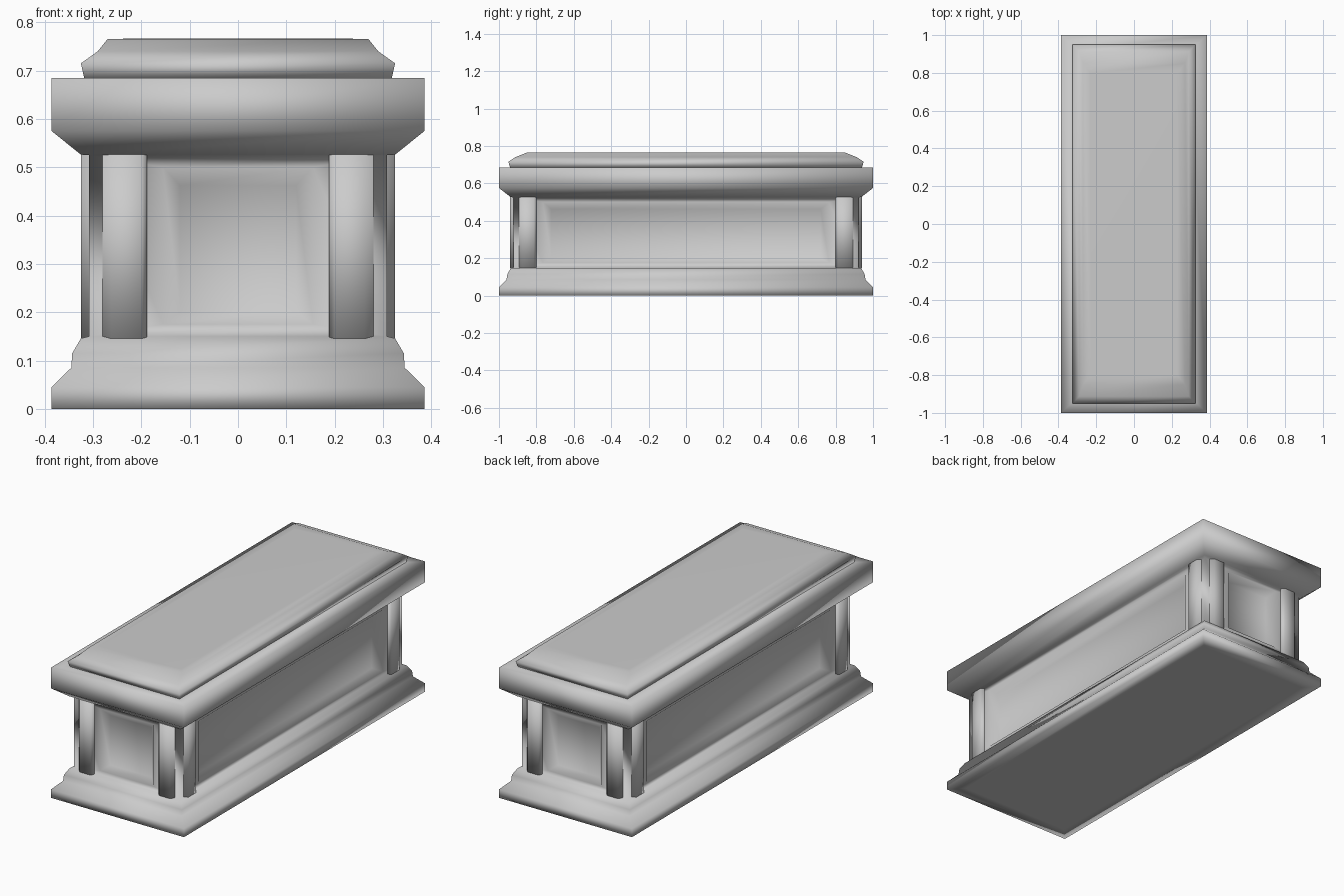
import bpy
import bmesh

if "Cube" in bpy.data.objects:
    bpy.data.objects.remove(bpy.data.objects["Cube"], do_unlink=True)

stone = bpy.data.materials.new("grey stone")
stone.use_nodes = True
stone.diffuse_color = (0.6, 0.6, 0.6, 1)
stone.node_tree.nodes["Principled BSDF"].inputs["Base Color"].default_value = (0.6, 0.6, 0.6, 1)


def finish(bm, name):
    bmesh.ops.recalc_face_normals(bm, faces=bm.faces)
    mesh = bpy.data.meshes.new(name)
    bm.to_mesh(mesh)
    bm.free()
    mesh.materials.append(stone)
    for p in mesh.polygons:
        p.use_smooth = True
    ob = bpy.data.objects.new(name, mesh)
    bpy.context.collection.objects.link(ob)
    return ob


def loft(bm, rings):
    """Stack rectangles given as (half x, half y, z) and cap both ends."""
    loops = [[bm.verts.new((sx * x, sy * y, z))
              for sx, sy in ((-1, -1), (1, -1), (1, 1), (-1, 1))] for x, y, z in rings]
    sides = []
    for a, b in zip(loops, loops[1:]):
        sides.append([bm.faces.new((a[i], a[(i + 1) % 4], b[(i + 1) % 4], b[i]))
                      for i in range(4)])
    bm.faces.new(loops[0])
    bm.faces.new(loops[-1])
    return sides


def recess(bm, face, axis, steps):
    """Sink a panel: each step is (half width, low z, high z, depth)."""
    other = 1 - axis
    mid = sum(v.co.z for v in face.verts) / 4
    plane = face.verts[0].co[axis]
    for half, low, high, depth in steps:
        bmesh.ops.inset_individual(bm, faces=[face], thickness=0.005)
        for v in face.verts:
            v.co[other] = half if v.co[other] > 0 else -half
            v.co.z = high if v.co.z > mid else low
            v.co[axis] = plane - depth if plane > 0 else plane + depth


# Stepped plinth, panelled body and overhanging slab in one continuous shell
bm = bmesh.new()
shell = [(0.32, 0.93, 0), (0.386, 1.0, 0), (0.386, 1.0, 0.045), (0.345, 0.96, 0.085),
         (0.343, 0.955, 0.115), (0.325, 0.937, 0.146), (0.308, 0.922, 0.15),
         (0.308, 0.922, 0.525), (0.325, 0.937, 0.526), (0.386, 1.0, 0.575),
         (0.386, 1.0, 0.685), (0.3, 0.92, 0.685)]
sides = loft(bm, shell)
for i, face in enumerate(sides[6]):
    axis = 1 if i % 2 == 0 else 0
    outer, inner = (0.155, 0.12) if axis == 1 else (0.765, 0.72)
    recess(bm, face, axis, [(outer, 0.175, 0.5, 0), (inner, 0.2, 0.462, 0.035)])
finish(bm, "tomb_body")

# Lid with sloping shoulders
bm = bmesh.new()
loft(bm, [(0.318, 0.94, 0.683), (0.325, 0.95, 0.715), (0.29, 0.912, 0.74),
          (0.27, 0.85, 0.765), (0.23, 0.8, 0.766)])
finish(bm, "lid")

# Corner pillars with a wide outer chamfer
outline = [(0.188, 0.8), (0.312, 0.8), (0.325, 0.812), (0.325, 0.877),
           (0.262, 0.94), (0.2, 0.94), (0.188, 0.928)]
for sx, x_name in ((1, "left"), (-1, "right")):
    for sy, y_name in ((-1, "front"), (1, "back")):
        bm = bmesh.new()
        low, high = [[bm.verts.new((sx * x, sy * y, z)) for x, y in outline]
                     for z in (0.146, 0.526)]
        n = len(outline)
        for i in range(n):
            j = (i + 1) % n
            bm.faces.new((low[i], low[j], high[j], high[i]))
        bm.faces.new(low)
        bm.faces.new(high)
        finish(bm, f"{y_name}_{x_name}_pillar")
